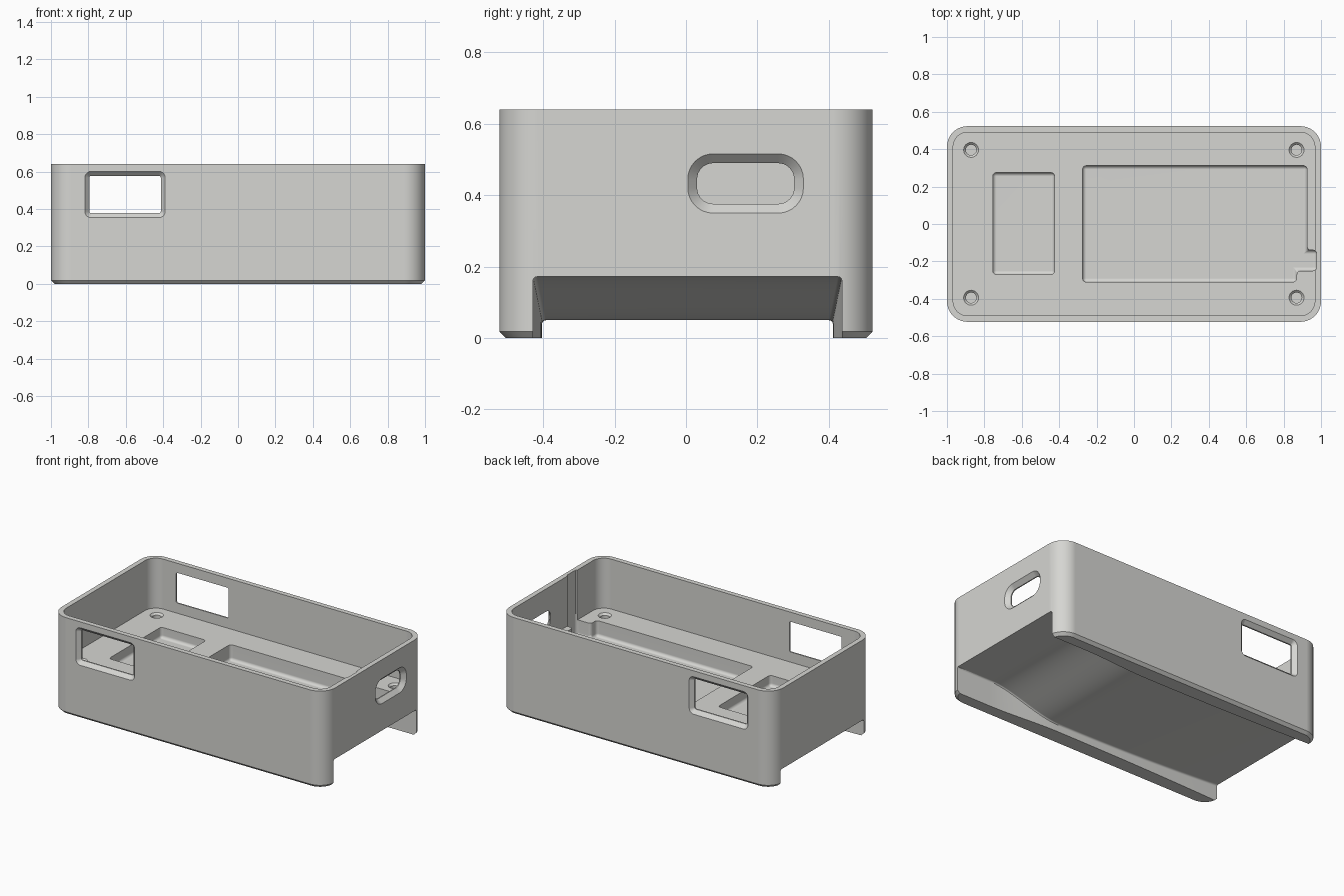
import bpy, bmesh, math

if "Cube" in bpy.data.objects:
    bpy.data.objects.remove(bpy.data.objects["Cube"])

grey = bpy.data.materials.new("warm_grey")
grey.diffuse_color = (0.67, 0.67, 0.645, 1)
grey.use_nodes = True
grey.node_tree.nodes["Principled BSDF"].inputs["Base Color"].default_value = grey.diffuse_color


def make_object(name, bm):
    bmesh.ops.recalc_face_normals(bm, faces=bm.faces)
    me = bpy.data.meshes.new(name)
    bm.to_mesh(me)
    bm.free()
    me.materials.append(grey)
    ob = bpy.data.objects.new(name, me)
    bpy.context.collection.objects.link(ob)
    return ob


def rounded_rect(cu, cv, hu, hv, r, n=10):
    """2D outline of a rectangle with rounded corners."""
    pts = []
    for k, (su, sv) in enumerate([(1, 1), (-1, 1), (-1, -1), (1, -1)]):
        for i in range(n + 1):
            a = math.pi / 2 * (k + i / n)
            pts.append((cu + su * (hu - r) + r * math.cos(a),
                        cv + sv * (hv - r) + r * math.sin(a)))
    return pts


def loft(name, loops):
    """Closed solid through outlines of equal point count."""
    bm = bmesh.new()
    rings = [[bm.verts.new(p) for p in loop] for loop in loops]
    for a, b in zip(rings, rings[1:]):
        for i in range(len(a)):
            j = (i + 1) % len(a)
            bm.faces.new((a[i], a[j], b[j], b[i]))
    bm.faces.new(rings[0])
    bm.faces.new(rings[-1])
    return make_object(name, bm)


def pocket(name, outline, z0, z1, r=0.02):
    """Prism with rounded corners and a filleted bottom."""
    bm = bmesh.new()
    low = [bm.verts.new((x, y, z0)) for x, y in outline]
    high = [bm.verts.new((x, y, z1)) for x, y in outline]
    bm.faces.new(low)
    bm.faces.new(high)
    for i in range(len(low)):
        j = (i + 1) % len(low)
        bm.faces.new((low[i], low[j], high[j], high[i]))
    bmesh.ops.recalc_face_normals(bm, faces=bm.faces)
    edges = [e for e in bm.edges if min(v.co.z for v in e.verts) < z0 + 1e-4]
    bmesh.ops.bevel(bm, geom=edges, offset=r, segments=4, profile=0.5, affect='EDGES')
    return make_object(name, bm)


def cut(body, cutter):
    mod = body.modifiers.new("cut", 'BOOLEAN')
    mod.operation = 'DIFFERENCE'
    mod.solver = 'EXACT'
    mod.object = cutter
    bpy.context.view_layer.update()
    bpy.context.view_layer.objects.active = body
    bpy.ops.object.modifier_apply(modifier=mod.name)
    bpy.data.objects.remove(cutter, do_unlink=True)


def flat(outline, z):
    return [(x, y, z) for x, y in outline]


HX, HY, H, FLOOR = 1.0, 0.523, 0.64, 0.31

# Outer shell with a chamfered foot
body = loft("enclosure", [
    flat(rounded_rect(0, 0, HX - 0.018, HY - 0.018, 0.092), 0),
    flat(rounded_rect(0, 0, HX, HY, 0.11), 0.018),
    flat(rounded_rect(0, 0, HX, HY, 0.11), H)])

# Open interior above the floor
inside = rounded_rect(0, 0, HX - 0.033, HY - 0.033, 0.077)
cut(body, loft("interior", [flat(inside, FLOOR), flat(inside, 0.8)]))

# Underside channel: lowest near the middle, sweeping up gently to the left
# end and in a steeper ramp to the right end, widening at both ends
sections = []
xs = [-1.1 + 1.35 * i / 18 for i in range(18)] + [0.25 + 0.5 * i / 16 for i in range(17)] + [1.2]
for x in xs:
    t = min(max((x - 0.25) / 0.5, 0), 1)
    s = t * t * (3 - 2 * t)
    q = (max(0.25 - x, 0) / 1.25) ** 2
    w, h, r = 0.408 + 0.025 * s + 0.025 * q, 0.05 + 0.122 * s + 0.06 * q, 0.012
    arc = [(w - r + r * math.cos(a), h - r + r * math.sin(a))
           for a in (0, math.pi / 6, math.pi / 3, math.pi / 2)]
    half = [(w, -0.1)] + arc
    sections.append([(x, 0.004 + y, z) for y, z in half]
                    + [(x, 0.004 - y, z) for y, z in reversed(half)])
cut(body, loft("channel", sections))

# Floor recesses: small one, and large one with a stepped corner
cut(body, pocket("small_recess", [(-0.755, -0.27), (-0.425, -0.27),
                                  (-0.425, 0.275), (-0.755, 0.275)], 0.24, 0.35))
cut(body, pocket("large_recess", [(-0.275, -0.31), (0.87, -0.31), (0.87, -0.25), (0.978, -0.25),
                                  (0.978, -0.14), (0.925, -0.14), (0.925, 0.312),
                                  (-0.275, 0.312)], 0.207, 0.35))

# Cable groove up the right wall
groove = rounded_rect(0.945, -0.195, 0.031, 0.05, 0.01, 3)
cut(body, loft("groove", [flat(groove, 0.33), flat(groove, 0.8)]))

# Screw holes with a small countersink
for x in (-0.871, 0.869):
    for y in (-0.394, 0.396):
        rings = [(0.028, 0.18), (0.028, FLOOR - 0.012), (0.04, FLOOR), (0.04, FLOOR + 0.03)]
        cut(body, loft("screw_hole", [
            [(x + r * math.cos(a * math.pi / 12), y + r * math.sin(a * math.pi / 12), z)
             for a in range(24)] for r, z in rings]))

# Flared windows in the front and back walls
for side in (-1, 1):
    loops = []
    for y, grow in ((HY + 0.03, 0.024), (HY, 0.024), (HY - 0.024, 0), (HY - 0.1, 0)):
        o = rounded_rect(-0.604, 0.477, 0.191 + grow, 0.1 + grow, 0.01 + grow, 5)
        loops.append([(x, side * y, z) for x, z in o])
    cut(body, loft("window", loops))

# Flared slot in the right wall
loops = []
for x, grow in ((HX + 0.03, 0.026), (HX, 0.026), (HX - 0.026, 0), (HX - 0.1, 0)):
    o = rounded_rect(0.167, 0.433, 0.136 + grow, 0.057 + grow, 0.045 + grow, 8)
    loops.append([(x, y, z) for y, z in o])
cut(body, loft("slot", loops))

# Smooth curved faces, keep edges sharp and large faces flat
bpy.context.view_layer.update()
bpy.context.view_layer.objects.active = body
body.select_set(True)
bpy.ops.object.shade_smooth_by_angle(angle=math.radians(30))
weighted = body.modifiers.new("weighted_normals", 'WEIGHTED_NORMAL')
weighted.keep_sharp = True
